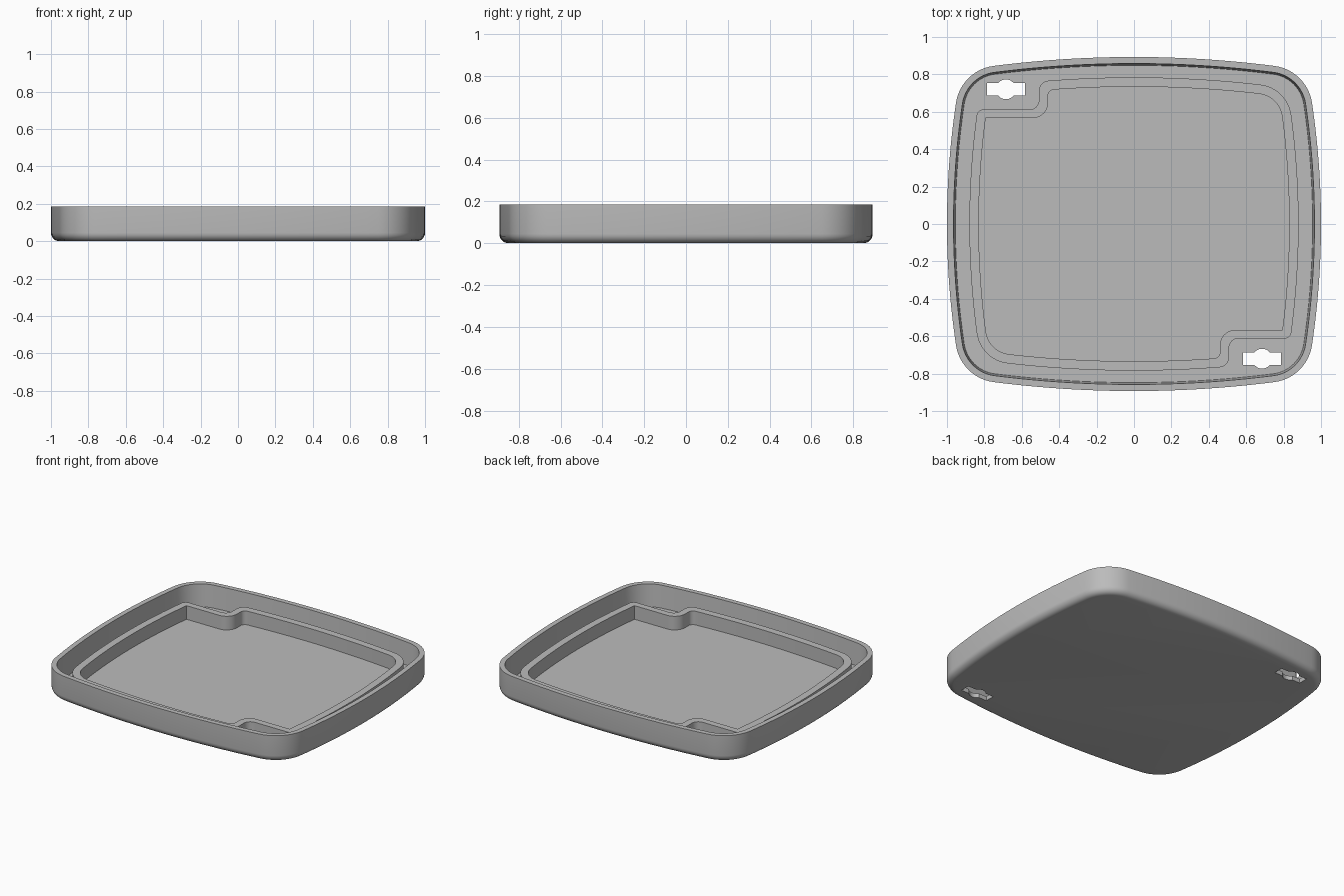
import bpy, bmesh
from math import sin, cos, pi, sqrt, atan2, asin

if "Cube" in bpy.data.objects:
    bpy.data.objects.remove(bpy.data.objects["Cube"])

R_TOP, R_SIDE = 5.92, 4.36      # radii of the gently bowed sides
FLOOR, RIDGE, HEIGHT = 0.03, 0.125, 0.185

grey = bpy.data.materials.new("plain grey")
grey.use_nodes = True
grey.diffuse_color = (0.5, 0.5, 0.5, 1)
grey.node_tree.nodes["Principled BSDF"].inputs["Base Color"].default_value = grey.diffuse_color


def bow(half, radius, t):
    """Distance of a bowed side from the middle, at position t along it."""
    return half - radius + sqrt(radius ** 2 - t ** 2)


def quadrant(ax, ay, r, n=12):
    """Points from the middle of the +x side round the corner to the +y side."""
    cx, cy = ax - r, ay - r
    for _ in range(30):
        cx, cy = bow(ax - r, R_SIDE - r, cy), bow(ay - r, R_TOP - r, cx)
    a0 = atan2(cy, cx - ax + R_SIDE)
    a1 = atan2(cy - ay + R_TOP, cx)
    pts = []
    for i in range(n):
        y = (cy + r * sin(a0)) * i / n
        pts.append((bow(ax, R_SIDE, y), y))
    for i in range(n + 1):
        a = a0 + (a1 - a0) * i / n
        pts.append((cx + r * cos(a), cy + r * sin(a)))
    for i in range(1, n + 1):
        x = (cx + r * cos(a1)) * (1 - i / n)
        pts.append((x, bow(ay, R_TOP, x)))
    return pts


def turned(pts):
    return pts + [(-x, -y) for x, y in pts]


def outline(d):
    """Full tray outline moved inward by d."""
    q = quadrant(1 - d, 0.893 - d, 0.233 - d)
    mirrored = [(-x, y) for x, y in reversed(q)]
    return turned(q[:-1] + mirrored[:-1])


def fillet(a, p, b, r, n=8):
    def unit(q):
        dx, dy = q[0] - p[0], q[1] - p[1]
        m = sqrt(dx * dx + dy * dy)
        return dx / m, dy / m
    u, v = unit(a), unit(b)
    out = []
    for i in range(n + 1):
        s, c = r * (1 - sin(pi / 2 * i / n)), r * (1 - cos(pi / 2 * i / n))
        out.append((p[0] + u[0] * s + v[0] * c, p[1] + u[1] * s + v[1] * c))
    return out


def notched(ax, ay, r, nx, ny, radii, n=10):
    """Outline with a step cut from two opposite corners."""
    half = quadrant(ax, ay, r)
    r1, r2, r3 = radii
    end = nx - r1 * 1.2
    half += [(-end * i / n, bow(ay, R_TOP, end * i / n)) for i in range(1, n + 1)]
    top = (-nx, bow(ay, R_TOP, nx))
    inner = (-nx, ny)
    side = (-bow(ax, R_SIDE, ny), ny)
    start = ny - r3 * 1.2
    down = [(-bow(ax, R_SIDE, start * i / n), start * i / n) for i in range(n, 0, -1)]
    half += fillet(half[-1], top, inner, r1)
    half += fillet(top, inner, side, r2)
    half += fillet(inner, side, down[0], r3)
    return turned(half + down)


def skin(name, loops, ring=False):
    """Join (points, z) loops by quads; cap the ends or close into a ring."""
    bm = bmesh.new()
    rows = [[bm.verts.new((x, y, z)) for x, y in pts] for pts, z in loops]
    pairs = list(zip(rows, rows[1:]))
    if ring:
        pairs.append((rows[-1], rows[0]))
    else:
        bm.faces.new(rows[0])
        bm.faces.new(rows[-1])
    for a, b in pairs:
        for i in range(len(a)):
            j = (i + 1) % len(a)
            bm.faces.new((a[i], a[j], b[j], b[i]))
    bmesh.ops.recalc_face_normals(bm, faces=bm.faces)
    mesh = bpy.data.meshes.new(name)
    bm.to_mesh(mesh)
    bm.free()
    mesh.materials.append(grey)
    ob = bpy.data.objects.new(name, mesh)
    bpy.context.collection.objects.link(ob)
    return ob


def activate(ob):
    bpy.ops.object.select_all(action="DESELECT")
    ob.select_set(True)
    bpy.context.view_layer.objects.active = ob


# Tray shell: rounded bottom edge, outer wall, rim, drafted inner wall, floor
EDGE = 0.045
profile = [(EDGE * (1 - sin(a)), EDGE * (1 - cos(a)))
           for a in (pi / 2 * i / 6 for i in range(7))]
profile += [(0, HEIGHT), (0.035, HEIGHT), (0.045, FLOOR)]
tray = skin("tray_shell", [(outline(d), z) for d, z in profile])

# Hanging slots: a bar with a round middle, cut through the floor
HALF_L, HALF_W, HOLE = 0.102, 0.033, 0.053
a0 = asin(HALF_W / HOLE)
arc = [a0 + (pi - 2 * a0) * i / 12 for i in range(13)]
slot = turned([(HALF_L, -HALF_W), (HALF_L, HALF_W)]
              + [(HOLE * cos(a), HOLE * sin(a)) for a in arc])
for s in (-1, 1):
    pts = [(x + s * 0.685, y - s * 0.72) for x, y in slot]
    cutter = skin("slot_cutter", [(pts, -0.1), (pts, 0.1)])
    cutter.hide_render = True
    mod = tray.modifiers.new("slot", "BOOLEAN")
    mod.operation = "DIFFERENCE"
    mod.solver = "EXACT"
    mod.object = cutter
    activate(tray)
    bpy.ops.object.modifier_apply(modifier=mod.name)
    bpy.data.objects.remove(cutter)

# Raised ridge on the floor, stepping round the slots
outer = notched(0.88, 0.784, 0.19, 0.508, 0.612, (0.05, 0.05, 0.03))
inner = notched(0.83, 0.734, 0.14, 0.46, 0.567, (0.03, 0.08, 0.003))
base = FLOOR - 0.01
ridge = skin("inner_ridge", [(outer, base), (outer, RIDGE), (inner, RIDGE), (inner, base)], ring=True)

for ob in (tray, ridge):
    activate(ob)
    bpy.ops.object.shade_smooth_by_angle(angle=pi / 6)
